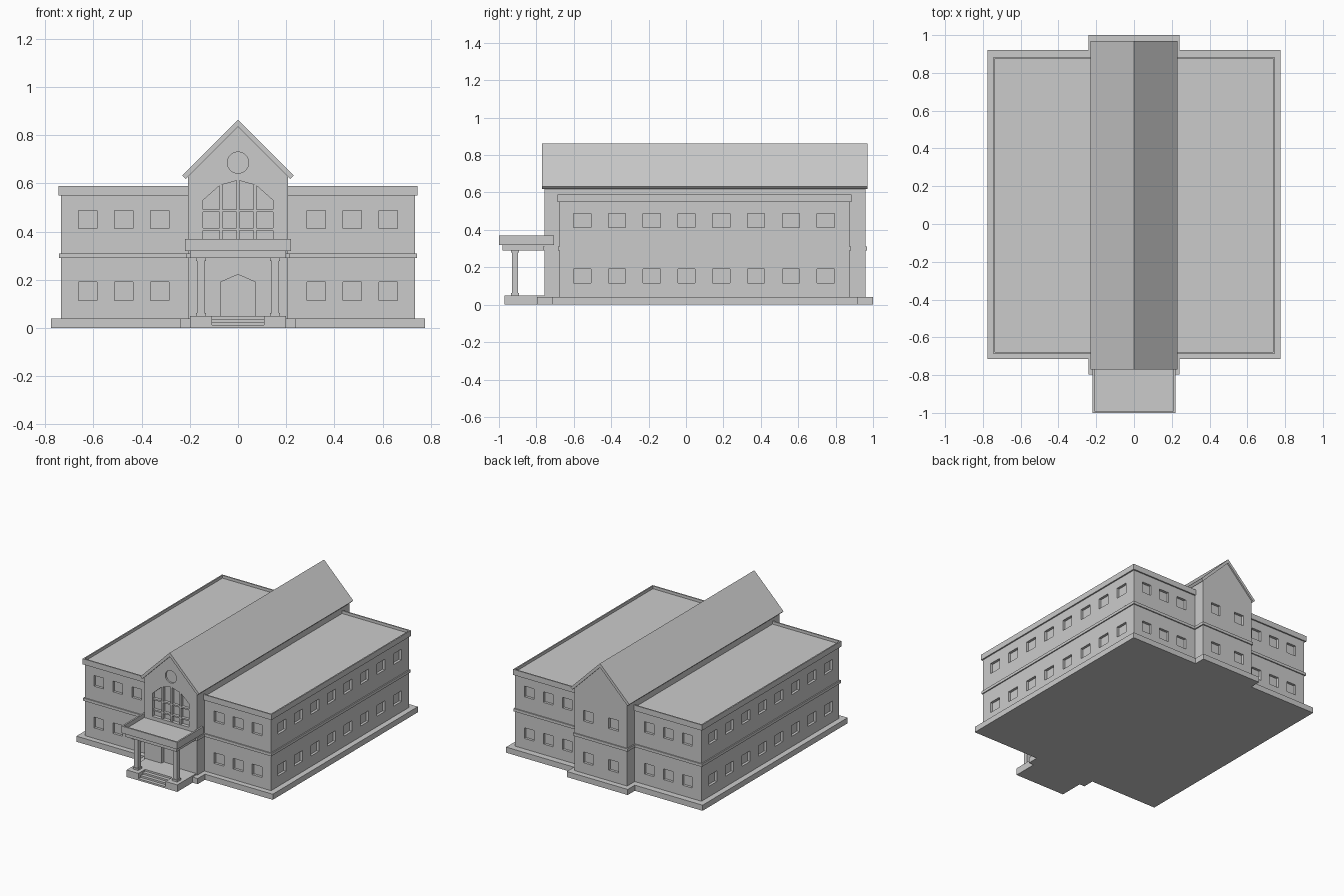
import bpy, bmesh, math
from mathutils import Vector

if "Cube" in bpy.data.objects:
    bpy.data.objects.remove(bpy.data.objects["Cube"])


def add_object(name, bm):
    bmesh.ops.recalc_face_normals(bm, faces=bm.faces)
    mesh = bpy.data.meshes.new(name)
    bm.to_mesh(mesh)
    bm.free()
    ob = bpy.data.objects.new(name, mesh)
    bpy.context.collection.objects.link(ob)
    return ob


def bm_box(bm, x0, x1, y0, y1, z0, z1):
    vs = bmesh.ops.create_cube(bm, size=1)["verts"]
    for v in vs:
        v.co = Vector((x1 if v.co.x > 0 else x0,
                       y1 if v.co.y > 0 else y0,
                       z1 if v.co.z > 0 else z0))


def boxes(name, dims):
    bm = bmesh.new()
    for d in dims:
        bm_box(bm, *d)
    return add_object(name, bm)


def bm_prism(bm, pts, a, b, axis):
    # extrude a 2D outline: axis 'y' takes (x, z) points, axis 'z' takes (x, y)
    put = (lambda p, t: (p[0], t, p[1])) if axis == 'y' else (lambda p, t: (p[0], p[1], t))
    lo = [bm.verts.new(put(p, a)) for p in pts]
    hi = [bm.verts.new(put(p, b)) for p in pts]
    n = len(pts)
    bm.faces.new(lo)
    bm.faces.new(hi[::-1])
    for i in range(n):
        bm.faces.new((lo[i], hi[i], hi[(i + 1) % n], lo[(i + 1) % n]))


def prism(name, pts, a, b, axis):
    bm = bmesh.new()
    bm_prism(bm, pts, a, b, axis)
    return add_object(name, bm)


def tray(name, dims, rim, depth):
    # box with a sunken top
    bm = bmesh.new()
    bm_box(bm, *dims)
    bm.normal_update()
    top = [f for f in bm.faces if f.normal.z > 0.9]
    bmesh.ops.inset_region(bm, faces=top, thickness=rim)
    new = bmesh.ops.extrude_discrete_faces(bm, faces=top)["faces"]
    bmesh.ops.translate(bm, verts=new[0].verts[:], vec=(0, 0, -depth))
    return add_object(name, bm)


def cross(wx, wy0, wy1, cx, cy0, cy1):
    # outline of the wide block with the central hall sticking out front and back
    right = [(cx, cy0), (cx, wy0), (wx, wy0), (wx, wy1), (cx, wy1), (cx, cy1)]
    return right + [(-x, y) for x, y in reversed(right)]


def cut(target, cutter):
    cutter.hide_render = True
    cutter.display_type = 'WIRE'
    m = target.modifiers.new("openings", 'BOOLEAN')
    m.operation = 'DIFFERENCE'
    m.solver = 'EXACT'
    m.object = cutter


WX, WY0, WY1 = 0.735, -0.677, 0.875      # wings
CX, CY0, CY1 = 0.208, -0.757, 0.96       # central hall
FLOORS = (0.153, 0.45)
D, H = 0.018, 0.038                      # window depth, half size

# plinth and storey band
prism("plinth", cross(0.775, -0.715, 0.92, 0.24, -0.797, 1.0), 0, 0.04, 'z')
prism("storey_band", cross(0.743, -0.685, 0.883, 0.216, -0.765, 0.968), 0.29, 0.31, 'z')

# wings with window recesses
wings = boxes("wings", [(-WX, WX, WY0, WY1, 0.03, 0.56)])
holes = []
for z in FLOORS:
    for s in (-1, 1):
        for x in (0.324, 0.474, 0.624):
            for y in (WY0, WY1):
                holes.append((s * x - H, s * x + H, y - D, y + D, z - H, z + H))
        for i in range(8):
            y = -0.555 + 0.186 * i
            holes.append((s * WX - D, s * WX + D, y - 0.046, y + 0.046, z - H, z + H))
cut(wings, boxes("wing_window_cutter", holes))
tray("flat_roof_parapet", (-0.745, 0.745, -0.687, 0.885, 0.55, 0.59), 0.013, 0.02)

# central gabled hall
hall = prism("gabled_hall", [(-CX, 0.03), (CX, 0.03), (CX, 0.64), (0, 0.845), (-CX, 0.64)],
             CY0, CY1, 'y')
arch = [(-0.145, 0.365), (0.145, 0.365), (0.145, 0.53), (0.075, 0.592),
        (0, 0.613), (-0.075, 0.592), (-0.145, 0.53)]
door = [(-0.073, 0.05), (0.073, 0.05), (0.073, 0.19), (0, 0.222), (-0.073, 0.19)]
ring = [(0.044 * math.cos(math.tau * i / 32), 0.686 + 0.044 * math.sin(math.tau * i / 32))
        for i in range(32)]
bm = bmesh.new()
for outline, depth in ((arch, 0.025), (door, 0.025), (ring, 0.012)):
    bm_prism(bm, outline, CY0 - 0.02, CY0 + depth, 'y')
for z in FLOORS:
    for x in (-0.1, 0.1):
        bm_box(bm, x - H, x + H, CY1 - D, CY1 + D, z - H, z + H)
cut(hall, add_object("hall_opening_cutter", bm))

# glazing bars of the arched window
y0, y1 = CY0 + 0.004, CY0 + 0.03
bars = [(x - 0.006, x + 0.006, y0, y1, 0.36, top)
        for x, top in ((-0.071, 0.594), (0, 0.614), (0.071, 0.594))]
bars += [(-0.146, 0.146, y0 + 0.001, y1, z - 0.005, z + 0.005) for z in (0.41, 0.487)]
boxes("window_bars", bars)

# pitched roof
prism("pitched_roof", [(0, 0.863), (0.231, 0.632), (0.217, 0.618), (0, 0.835),
                       (-0.217, 0.618), (-0.231, 0.632)], -0.77, 0.97, 'y')

# porch floor with steps set into it
porch = [(s[0], s[1], -0.97, -0.75, 0, 0.05) for s in ((-0.2, -0.107), (0.107, 0.2))]
boxes("porch_cheeks", porch)
boxes("porch_floor", [(-0.107, 0.107, -0.895, -0.75, 0, 0.05)])
boxes("porch_steps", [(-0.107, 0.107, -0.97 + 0.025 * i, -0.945 + 0.025 * i, 0, 0.0125 * (i + 1))
                      for i in range(3)])

# porch columns
cols = []
for x in (-0.154, 0.154):
    for r, z0, z1 in ((0.016, 0.05, 0.29), (0.021, 0.05, 0.063), (0.021, 0.278, 0.29)):
        cols.append((x - r, x + r, -0.914 - r, -0.914 + r, z0, z1))
boxes("porch_columns", cols)

# porch canopy
boxes("canopy_beam", [(-0.2, 0.2, -0.98, -0.75, 0.29, 0.325)])
tray("canopy", (-0.22, 0.22, -1.0, -0.705, 0.32, 0.37), 0.016, 0.03)
